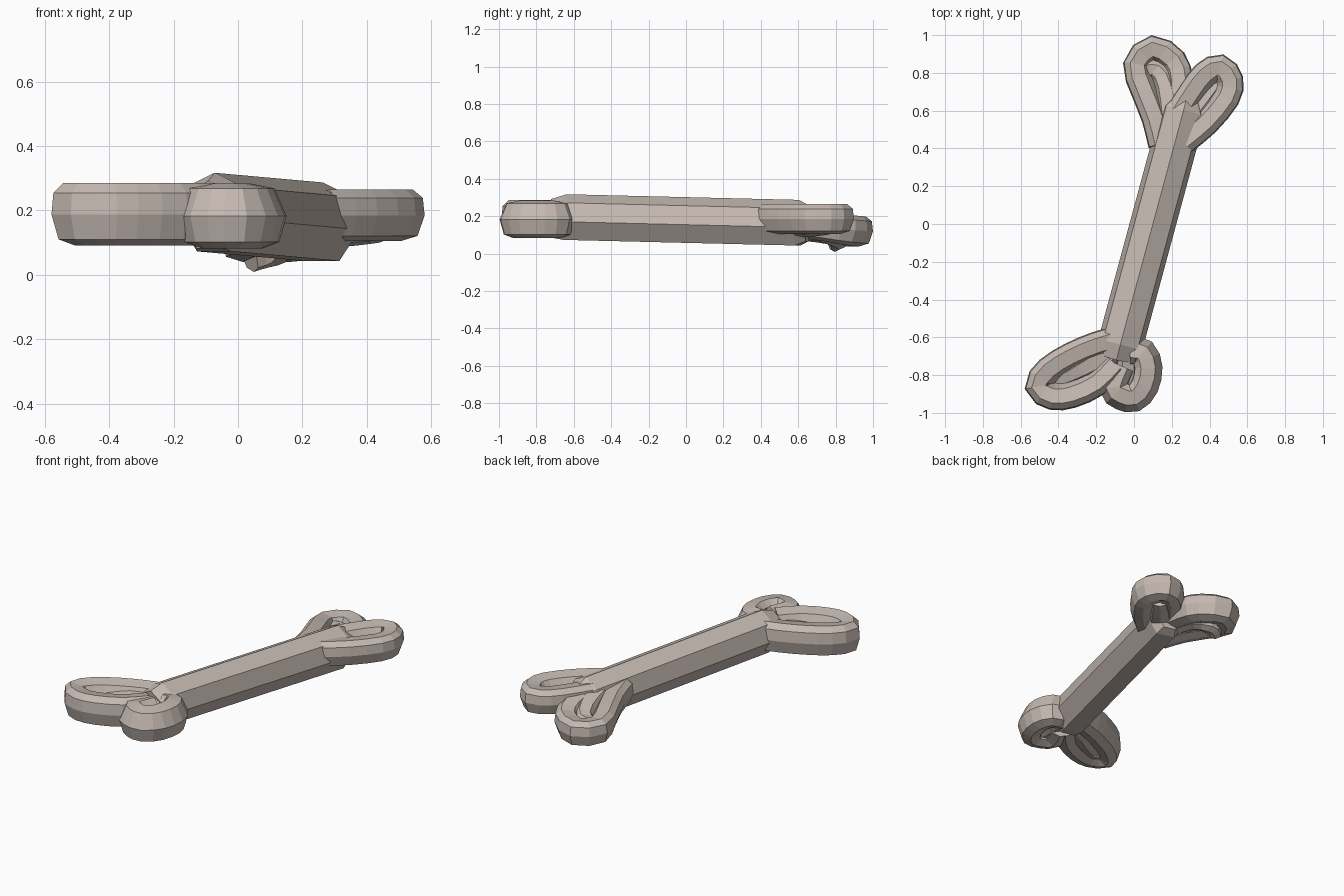
import bpy, bmesh
from mathutils import Vector

if "Cube" in bpy.data.objects:
    bpy.data.objects.remove(bpy.data.objects["Cube"])

# warm grey bone
bone = bpy.data.materials.new("bone")
bone.diffuse_color = (.56, .49, .445, 1)
bone.use_nodes = True
bone.node_tree.nodes["Principled BSDF"].inputs["Base Color"].default_value = bone.diffuse_color


def smooth_path(pts, steps):
    # Catmull-Rom resampling of (x, y, z, half width, half height) points
    p = [Vector(q) for q in pts]
    p = [2 * p[0] - p[1]] + p + [2 * p[-1] - p[-2]]
    out = []
    for a, b, c, d in zip(p, p[1:], p[2:], p[3:]):
        for k in range(steps):
            t = k / steps
            out.append(0.5 * (2 * b + (c - a) * t + (2 * a - 5 * b + 4 * c - d) * t * t
                              + (3 * b - a - 3 * c + d) * t ** 3))
    return out + [p[-2]]


# faceted unit sections as (sideways, up)
SHAFT = [(0, 1), (.79, .63), (1, -.2), (.46, -1), (-.46, -1), (-1, -.2), (-.79, .63)]
TUBE = [(.5, 1), (.92, .68), (1, 0), (.7, -.8), (0, -1), (-.7, -.8), (-1, 0), (-.5, .85)]


def tube(name, pts, section, steps=2):
    path = smooth_path(pts, steps) if steps > 1 else [Vector(q) for q in pts]
    bm = bmesh.new()
    rings = []
    for i, q in enumerate(path):
        t = path[min(i + 1, len(path) - 1)] - path[max(i - 1, 0)]
        t = Vector((t[0], t[1], t[2])).normalized()
        side = Vector((t.y, -t.x, 0)).normalized()
        up = side.cross(t)
        c = Vector(q[:3])
        rings.append([bm.verts.new(c + side * u * q[3] + up * v * q[4]) for u, v in section])
    n = len(section)
    for a, b in zip(rings, rings[1:]):
        for j in range(n):
            bm.faces.new((a[j], a[(j + 1) % n], b[(j + 1) % n], b[j]))
    bm.faces.new(rings[0])
    bm.faces.new(rings[-1])
    bmesh.ops.recalc_face_normals(bm, faces=bm.faces)
    me = bpy.data.meshes.new(name)
    bm.to_mesh(me)
    bm.free()
    me.materials.append(bone)
    ob = bpy.data.objects.new(name, me)
    bpy.context.collection.objects.link(ob)


def flat(pts, z, w, h):
    return [(x, y, z, w, h) for x, y in pts]


# straight faceted shaft, tapering where it sinks into the knuckles
tube("shaft", [(-.09, -.71, .187, .09, .105), (-.073, -.64, .195, .12, .122),
               (.262, .60, .165, .12, .122), (.275, .655, .16, .08, .095)], SHAFT, 1)

# looped knuckles at the front end
tube("front_left_loop", flat([(-.08, -.61), (-.2, -.645), (-.33, -.70), (-.45, -.775), (-.505, -.86),
     (-.43, -.91), (-.33, -.90), (-.2, -.84), (-.1, -.74)], .188, .075, .097), TUBE)
tube("front_left_core", [(-.10, -.67, .18, .07, .07), (-.22, -.74, .175, .07, .075),
     (-.33, -.80, .165, .055, .07), (-.43, -.84, .15, .05, .05)], TUBE)
tube("front_right_loop", flat([(-.02, -.67), (.045, -.68), (.075, -.76), (.055, -.86), (0, -.92),
     (-.065, -.91), (-.112, -.865), (-.07, -.75)], .183, .076, .101), TUBE)
tube("front_right_core", [(-.03, -.70, .18, .06, .08), (-.03, -.78, .175, .06, .07),
     (-.02, -.86, .16, .05, .06)], TUBE)

# looped knuckles at the back end
tube("back_left_loop", [(x, y, z, .075, .08) for x, y, z in [
    (.23, .58, .17), (.237, .75, .145), (.208, .86, .125), (.1, .925, .118), (.016, .84, .12),
    (.06, .70, .14), (.115, .56, .155), (.15, .42, .165)]], TUBE)
tube("back_left_core", [(.19, .58, .16, .08, .085), (.165, .72, .14, .065, .075),
     (.13, .80, .11, .06, .075), (.075, .81, .095, .06, .075), (.03, .78, .075, .04, .07)], TUBE)
tube("back_right_loop", flat([(.26, .44), (.38, .54), (.487, .67), (.505, .76), (.455, .825),
     (.38, .79), (.31, .70), (.24, .59)], .185, .075, .08), TUBE)
tube("back_right_core", [(.27, .56, .16, .08, .075), (.36, .67, .155, .07, .065),
     (.44, .76, .15, .05, .05)], TUBE)
